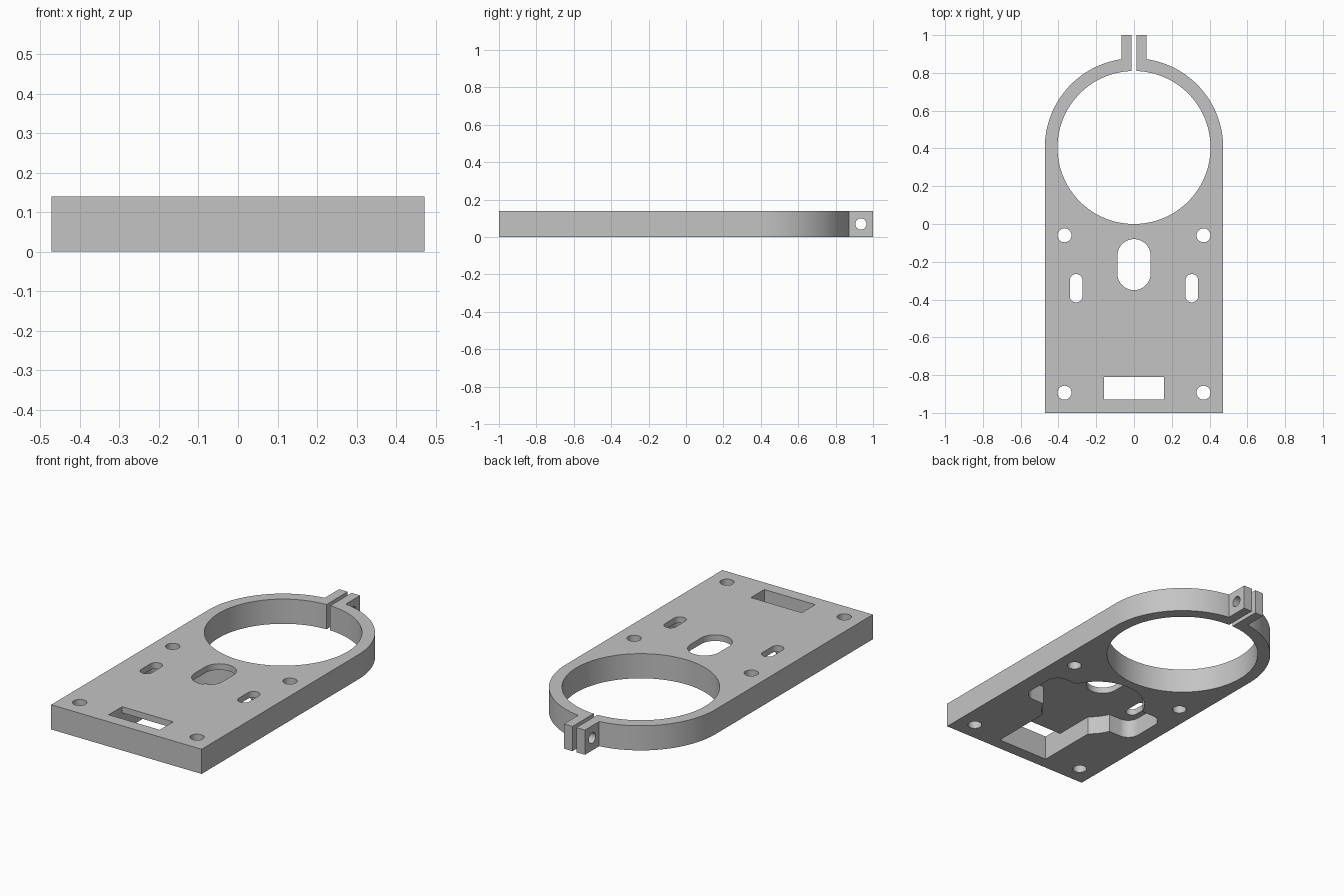
import bpy
import bmesh
from math import acos, cos, sin, pi
from mathutils import Matrix

if "Cube" in bpy.data.objects:
    bpy.data.objects.remove(bpy.data.objects["Cube"])

HEIGHT = 0.14
POCKET = 0.105            # depth of the motor recess in the underside
HALF = 0.472              # half width, also the outer ring radius
RING_Y, BORE = 0.405, 0.405
LUG, GAP = 0.066, 0.012   # clamp lug outer and inner x
MOTOR_Y = -0.343

grey = bpy.data.materials.new("plain grey")
grey.use_nodes = True
grey.diffuse_color = (0.55, 0.55, 0.55, 1)
grey.node_tree.nodes["Principled BSDF"].inputs["Base Color"].default_value = grey.diffuse_color


def arc(cx, cy, r, start, end, steps):
    angles = [start + (end - start) * i / steps for i in range(steps + 1)]
    return [(cx + r * cos(a), cy + r * sin(a)) for a in angles]


def circle(cx, cy, r, steps=32):
    return arc(cx, cy, r, 0, 2 * pi, steps)[:-1]


def slot(cx, low, high, r, steps=20):
    """Upright slot with round ends reaching from low to high."""
    return arc(cx, high - r, r, 0, pi, steps) + arc(cx, low + r, r, pi, 2 * pi, steps)


def box(x0, x1, y0, y1):
    return [(x0, y0), (x1, y0), (x1, y1), (x0, y1)]


def prism(name, profile, z0, z1):
    bm = bmesh.new()
    face = bm.faces.new([bm.verts.new((x, y, z0)) for x, y in profile])
    top = bmesh.ops.extrude_face_region(bm, geom=[face])["geom"]
    bmesh.ops.translate(bm, vec=(0, 0, z1 - z0),
                        verts=[v for v in top if isinstance(v, bmesh.types.BMVert)])
    bmesh.ops.recalc_face_normals(bm, faces=bm.faces)
    mesh = bpy.data.meshes.new(name)
    bm.to_mesh(mesh)
    bm.free()
    obj = bpy.data.objects.new(name, mesh)
    bpy.context.collection.objects.link(obj)
    return obj


# Plate, ring and clamp lugs as one mirrored outline
right = [(HALF, -1)] + arc(0, RING_Y, HALF, 0, acos(LUG / HALF), 40) + [(LUG, 1)]
outline = right + [(-x, y) for x, y in reversed(right)]
plate = prism("mounting_plate", outline, 0, HEIGHT)
plate.data.materials.append(grey)

# Openings right through the plate
through = [
    circle(0, RING_Y, BORE, 96),
    box(-GAP, GAP, RING_Y + BORE - 0.05, 1.1),
    slot(0, -0.35, -0.08, 0.088),
    box(-0.16, 0.16, -0.93, -0.81),
]
for side in (-1, 1):
    through.append(slot(side * 0.306, -0.415, -0.265, 0.034))
    through += [circle(side * 0.368, y, 0.037) for y in (-0.06, -0.893)]

# Motor recess: round body, two mounting ears and a cable box
ear = 0.068
reach = 0.138
recess = [
    box(-0.16, 0.16, -0.93, MOTOR_Y),
    slot(0, MOTOR_Y - 0.29, MOTOR_Y + 0.29, 0.252, 32),
    box(-0.306, 0.306, MOTOR_Y - reach, MOTOR_Y + reach),
]
recess += [slot(s * 0.306, MOTOR_Y - reach, MOTOR_Y + reach, ear) for s in (-1, 1)]

cutters = [prism("recess_cutter", p, -0.1, POCKET) for p in recess]
cutters += [prism("opening_cutter", p, -0.2, 0.3) for p in through]

# Clamp bolt hole across both lugs
bolt = prism("bolt_cutter", circle(0, 0, 0.03), -0.2, 0.2)
bolt.data.transform(Matrix.Translation((0, 0.935, HEIGHT / 2)) @ Matrix.Rotation(pi / 2, 4, "Y"))
cutters.append(bolt)

bpy.ops.object.select_all(action="DESELECT")
plate.select_set(True)
bpy.context.view_layer.objects.active = plate
for cutter in cutters:
    cutter.hide_render = True
    mod = plate.modifiers.new("cut", "BOOLEAN")
    mod.operation = "DIFFERENCE"
    mod.solver = "EXACT"
    mod.object = cutter
    bpy.ops.object.modifier_apply(modifier=mod.name)
for cutter in cutters:
    bpy.data.objects.remove(cutter)

bpy.ops.object.shade_smooth_by_angle(angle=pi / 6)
